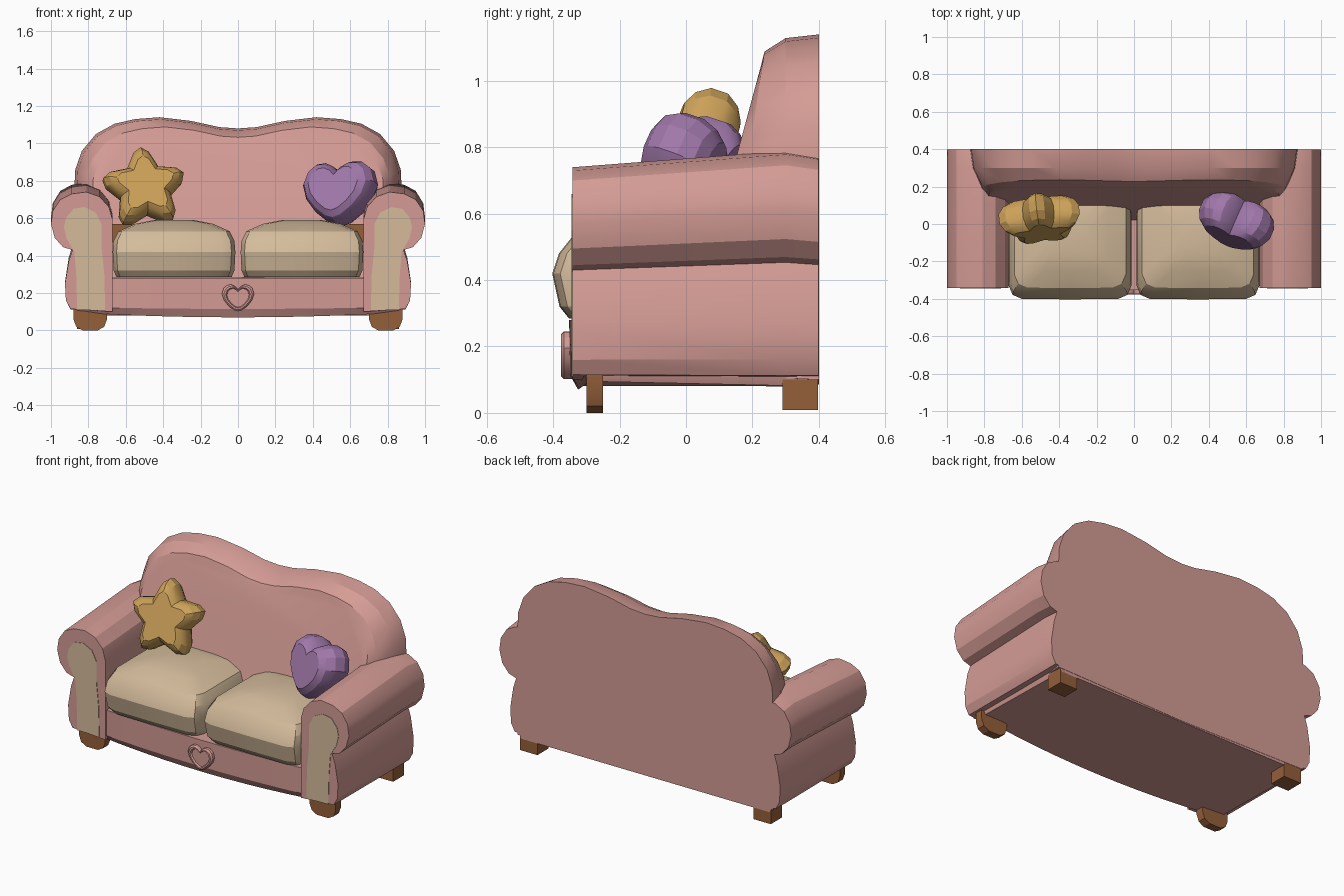
import bpy, bmesh, math
from mathutils import Vector, Matrix

if "Cube" in bpy.data.objects:
    bpy.data.objects.remove(bpy.data.objects["Cube"])


def material(name, rgb):
    m = bpy.data.materials.new(name)
    m.diffuse_color = (*rgb, 1)
    m.use_nodes = True
    m.node_tree.nodes["Principled BSDF"].inputs["Base Color"].default_value = m.diffuse_color
    return m


PINK = material("pink fabric", (0.66, 0.33, 0.30))
BEIGE = material("beige fabric", (0.66, 0.50, 0.33))
GOLD = material("gold fabric", (0.61, 0.36, 0.10))
PURPLE = material("purple fabric", (0.36, 0.19, 0.41))
WOOD = material("brown wood", (0.30, 0.115, 0.042))


def loft(name, rings, mat, matrix=None, angle=25):
    """Skin closed rings of equal length and cap both ends."""
    bm = bmesh.new()
    vs = [[bm.verts.new(p) for p in r] for r in rings]
    n = len(rings[0])
    for a, b in zip(vs, vs[1:]):
        for i in range(n):
            j = (i + 1) % n
            bm.faces.new((a[i], a[j], b[j], b[i]))
    bm.faces.new(vs[0])
    bm.faces.new(vs[-1])
    if matrix:
        bm.transform(matrix)
    bmesh.ops.recalc_face_normals(bm, faces=bm.faces)
    me = bpy.data.meshes.new(name)
    bm.to_mesh(me)
    bm.free()
    me.materials.append(mat)
    ob = bpy.data.objects.new(name, me)
    bpy.context.collection.objects.link(ob)
    bpy.ops.object.select_all(action='DESELECT')
    ob.select_set(True)
    bpy.context.view_layer.objects.active = ob
    bpy.ops.object.shade_smooth_by_angle(angle=math.radians(angle))
    return ob


def mirrored(half):
    """Close a half outline that starts and ends on x = 0."""
    return half + [(-x, z) for x, z in reversed(half) if x > 0]


def slab(outline, y, s=1.0):
    return [(x * s, y, z * s) for x, z in outline]


def box(name, x0, x1, y0, y1, z0, z1, mat):
    loft(name, [[(x0, y0, z), (x1, y0, z), (x1, y1, z), (x0, y1, z)]
                for z in (z0, z1)], mat)


# Backrest: humped outline, rounded rim, front sloping back
back = mirrored([(0, 1.08), (0.1, 1.087), (0.25, 1.12), (0.42, 1.14), (0.55, 1.13),
                 (0.66, 1.105), (0.76, 1.05), (0.835, 0.96), (0.87, 0.86),
                 (0.875, 0.76), (0.875, 0.1), (0, 0.085)])


def back_ring(s, y):
    pts = [(x * s, 0.4 + (z - 0.4) * s) for x, z in back]
    return [(x, y(z), z) for x, z in pts]


loft("backrest", [
    back_ring(1, lambda z: 0.4),
    back_ring(0.985, lambda z: 0.3),
    back_ring(0.93, lambda z: 0.16 + 0.15 * (z - 0.58)),
    back_ring(0.89, lambda z: 0.10 + 0.27 * (z - 0.58))], PINK)

# Base with a bowed front and rounded lower edge
xs = [0.87 * i / 6 for i in range(-6, 7)]


def base_ring(z, front, lift, w):
    r = [(x * w, front + 0.035 * (x / 0.87) ** 2, z + lift * (x / 0.87) ** 2) for x in xs]
    return r + [(0.87 * w, 0.398, z + 0.01), (-0.87 * w, 0.398, z + 0.01)]


loft("base", [base_ring(0.07, -0.325, 0.025, 0.98), base_ring(0.115, -0.35, 0.01, 1),
              base_ring(0.28, -0.352, 0, 1)], PINK)

# Heart shapes
heart = mirrored([(0, 0.11), (0.035, 0.145), (0.08, 0.167), (0.13, 0.163), (0.18, 0.125),
                  (0.205, 0.05), (0.18, -0.03), (0.12, -0.105), (0.05, -0.16), (0, -0.175)])
loft("heart_emblem", [slab(heart, -0.33, 0.42), slab(heart, -0.368, 0.42),
                      slab(heart, -0.376, 0.37), slab(heart, -0.376, 0.32),
                      slab(heart, -0.366, 0.29)], PINK, Matrix.Translation((0, 0, 0.175)))

# Arms, front panels, feet, cushions: both sides
arm = [(0.67, 0.10), (0.67, 0.45), (0.67, 0.59), (0.69, 0.66), (0.74, 0.715), (0.81, 0.74),
       (0.89, 0.73), (0.95, 0.70), (0.99, 0.64), (1.0, 0.57), (0.98, 0.495), (0.935, 0.445),
       (0.885, 0.43), (0.905, 0.37), (0.925, 0.25), (0.92, 0.16), (0.895, 0.115)]
panel = [(0.71, 0.11), (0.715, 0.3), (0.73, 0.45), (0.73, 0.57), (0.76, 0.63), (0.82, 0.66),
         (0.88, 0.65), (0.92, 0.60), (0.93, 0.55), (0.915, 0.49), (0.875, 0.42),
         (0.865, 0.3), (0.86, 0.11)]
foot = [(0.70, 0.12), (0.70, 0.06), (0.715, 0.02), (0.75, 0), (0.83, 0), (0.865, 0.02),
        (0.88, 0.06), (0.88, 0.12)]


def cushion_ring(side, z, ix, iy):
    a, b, c = 0.328 - ix, 0.35 - iy, 0.07
    c = min(c, a * 0.6)
    quarter = [(a, b - c), (a - 0.3 * c, b - 0.3 * c), (a - c, b), (0, b + 0.003)]
    half = quarter + [(-x, y) for x, y in reversed(quarter[:3])]
    full = half + [(-x, -y) for x, y in half]
    return [(side * (0.342 + x), -0.05 + y, z) for x, y in full]


for side, tag in ((-1, "left"), (1, "right")):
    def flip(outline):
        return [(side * x, z) for x, z in outline]

    def arm_ring(y, rise):
        return [(side * x, y, z + rise * (z - 0.15) / 0.6) for x, z in arm]

    loft(tag + "_arm", [arm_ring(-0.342, 0), arm_ring(0.3, 0.05), arm_ring(0.399, 0.035)], PINK)
    loft(tag + "_arm_panel", [slab(flip(panel), -0.340), slab(flip(panel), -0.345)], BEIGE)
    loft(tag + "_front_foot", [slab(flip(foot), -0.30), slab(flip(foot), -0.25)], WOOD)
    x0, x1 = sorted((side * 0.74, side * 0.86))
    box(tag + "_back_foot", x0, x1, 0.29, 0.398, 0.008, 0.1, WOOD)
    x0, x1 = sorted((side * 0.56, side * 0.675))
    box(tag + "_inner_frame", x0, x1, 0.07, 0.17, 0.27, 0.57, WOOD)
    loft(tag + "_seat_cushion", [cushion_ring(side, *p) for p in (
        (0.285, 0.02, 0.05), (0.32, 0.005, 0.022), (0.42, 0, 0), (0.48, 0.005, 0.02),
        (0.53, 0.03, 0.06), (0.57, 0.12, 0.15), (0.59, 0.22, 0.25))], BEIGE)


# Throw pillows: puffed outlines, leaned and turned
def pillow(name, outline, t, mat, loc, lean, roll, yaw):
    m = (Matrix.Translation(loc) @ Matrix.Rotation(yaw, 4, 'Z')
         @ Matrix.Rotation(lean, 4, 'X') @ Matrix.Rotation(roll, 4, 'Y'))
    prof = [(-1, 0.7), (-0.75, 0.88), (-0.3, 1), (0.3, 1), (0.75, 0.88), (1, 0.7)]
    loft(name, [slab(outline, t * y, s) for y, s in prof], mat, m)


star = []
for k in range(5):
    a = math.pi / 2 + k * math.tau / 5
    for da, r in ((-0.2, 0.205), (0, 0.228), (0.2, 0.205), (math.pi / 5, 0.142)):
        star.append((r * math.cos(a + da), r * math.sin(a + da)))

pillow("star_pillow", star, 0.09, GOLD, (-0.5, 0.03, 0.755), -0.33, -0.07, 0.1)
pillow("heart_pillow", heart, 0.105, PURPLE, (0.545, 0.01, 0.73), -0.3, -0.06, -0.42)
